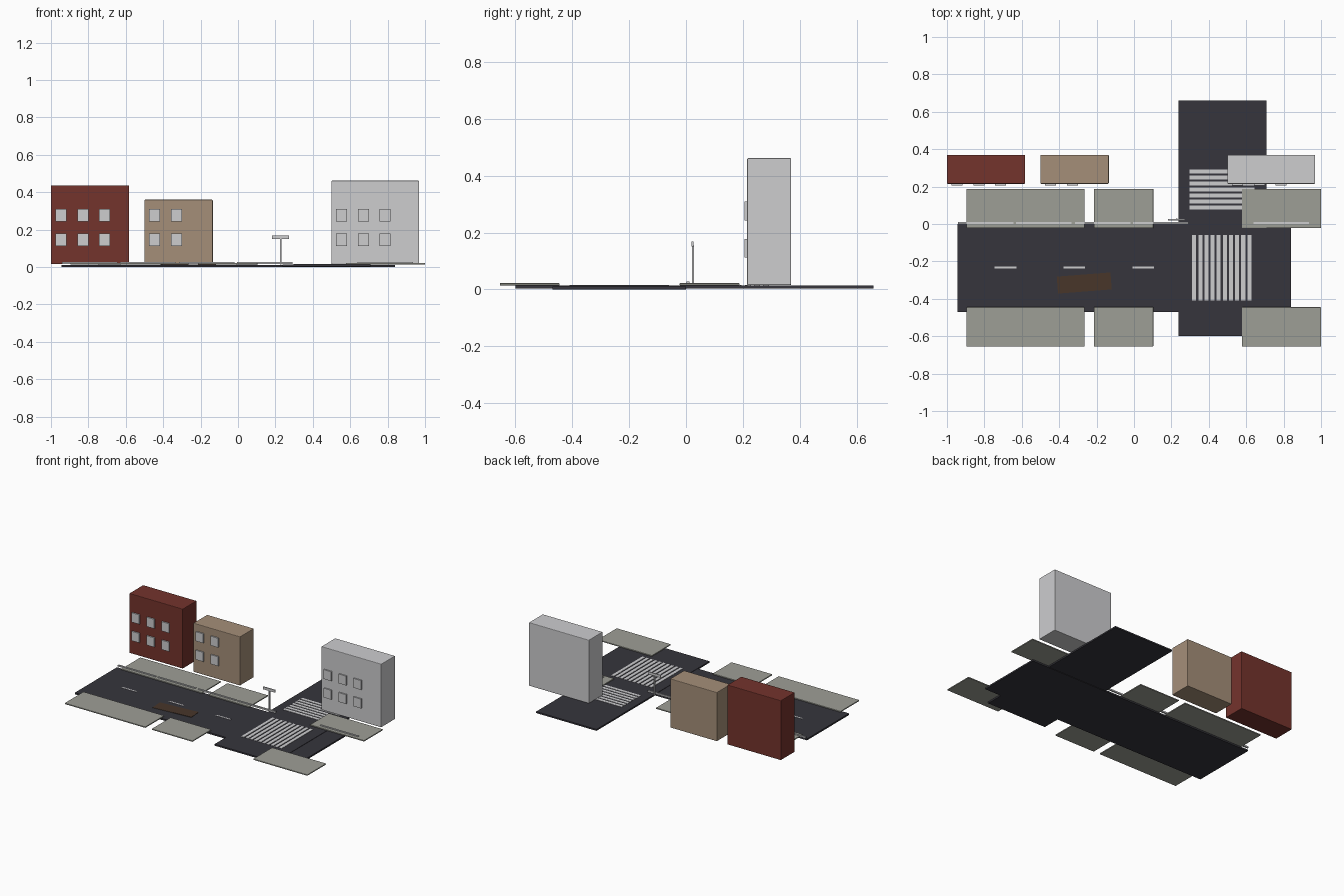
import bpy, math

if "Cube" in bpy.data.objects:
    bpy.data.objects.remove(bpy.data.objects["Cube"])


def srgb(r, g, b):
    f = lambda c: c / 12.92 if c <= 0.04045 else ((c + 0.055) / 1.055) ** 2.4
    return tuple(f(v / 255) for v in (r, g, b)) + (1,)


def material(name, *rgb):
    m = bpy.data.materials.new(name)
    m.diffuse_color = srgb(*rgb)
    m.use_nodes = True
    m.node_tree.nodes["Principled BSDF"].inputs["Base Color"].default_value = m.diffuse_color
    return m


ASPHALT = material("asphalt", 54, 53, 60)
CONCRETE = material("pavement_grey", 158, 159, 150)
BRICK = material("brick_red", 116, 51, 44)
TAN = material("tan_render", 165, 143, 121)
WHITE = material("pale_grey", 205, 205, 207)
BROWN = material("mud_brown", 72, 54, 42)


def box(name, x, y, z, mat, bevel=0.0, angle=0.0):
    """Box from (min, max) ranges, optionally bevelled and turned about z."""
    bpy.ops.mesh.primitive_cube_add(size=1)
    ob = bpy.context.object
    ob.name = name
    dims = [r[1] - r[0] for r in (x, y, z)]
    for v in ob.data.vertices:
        v.co = [c * d for c, d in zip(v.co, dims)]
    ob.location = [(r[0] + r[1]) / 2 for r in (x, y, z)]
    ob.rotation_euler.z = angle
    ob.data.materials.append(mat)
    if bevel:
        b = ob.modifiers.new("bevel", 'BEVEL')
        b.width, b.segments = bevel, 2
    return ob


# Roads
box("main_road", (-0.945, 0.84), (-0.47, 0.0), (0.0, 0.011), ASPHALT)
box("cross_road", (0.237, 0.708), (-0.60, 0.66), (0.003, 0.0135), ASPHALT)

# Pavement slabs on both sides of the main road
for x in ((-0.895, -0.265), (-0.215, 0.103), (0.578, 1.0)):
    for y in ((-0.655, -0.445), (-0.022, 0.188)):
        box("pavement", x, y, (0.014, 0.022), CONCRETE, 0.002)

# Lane dashes
for x in (-0.745, -0.377, -0.009):
    box("lane_dash", (x, x + 0.116), (-0.238, -0.227), (0.009, 0.013), WHITE)

# Zebra crossings
for i in range(10):
    x = 0.311 + i * 0.0328
    box("crossing_stripe", (x, x + 0.0215), (-0.41, -0.06), (0.012, 0.0155), WHITE)
for i in range(7):
    y = 0.078 + i * 0.0322
    box("side_crossing_stripe", (0.297, 0.645), (y, y + 0.0215), (0.012, 0.0155), WHITE)

# Brown patch in the lane
box("mud_patch", (-0.41, -0.122), (-0.361, -0.27), (0.006, 0.013), BROWN, 0, math.radians(4.5))

# Low kerb rails
for x in (-0.94, -0.63, -0.315, -0.005, 0.64):
    box("kerb_rail", (x, x + 0.296), (0.001, 0.012), (0.017, 0.027), WHITE)

# Street sign
box("sign_post", (0.224, 0.232), (0.021, 0.029), (0.014, 0.155), WHITE)
box("sign_board", (0.182, 0.274), (0.019, 0.026), (0.15, 0.168), WHITE)


# Buildings with projecting front windows in two rows
def building(name, x, top, mat, columns):
    box(name, x, (0.215, 0.37), (0.015, top), mat, 0.004)
    for c in range(columns):
        wx = x[0] + 0.025 + c * 0.116
        for wz in (0.112, 0.243):
            box(name + "_window", (wx, wx + 0.059), (0.206, 0.22), (wz, wz + 0.066), WHITE)


building("brick_building", (-1.0, -0.582), 0.436, BRICK, 3)
building("tan_building", (-0.5, -0.135), 0.36, TAN, 2)
building("pale_building", (0.5, 0.968), 0.462, WHITE, 3)
